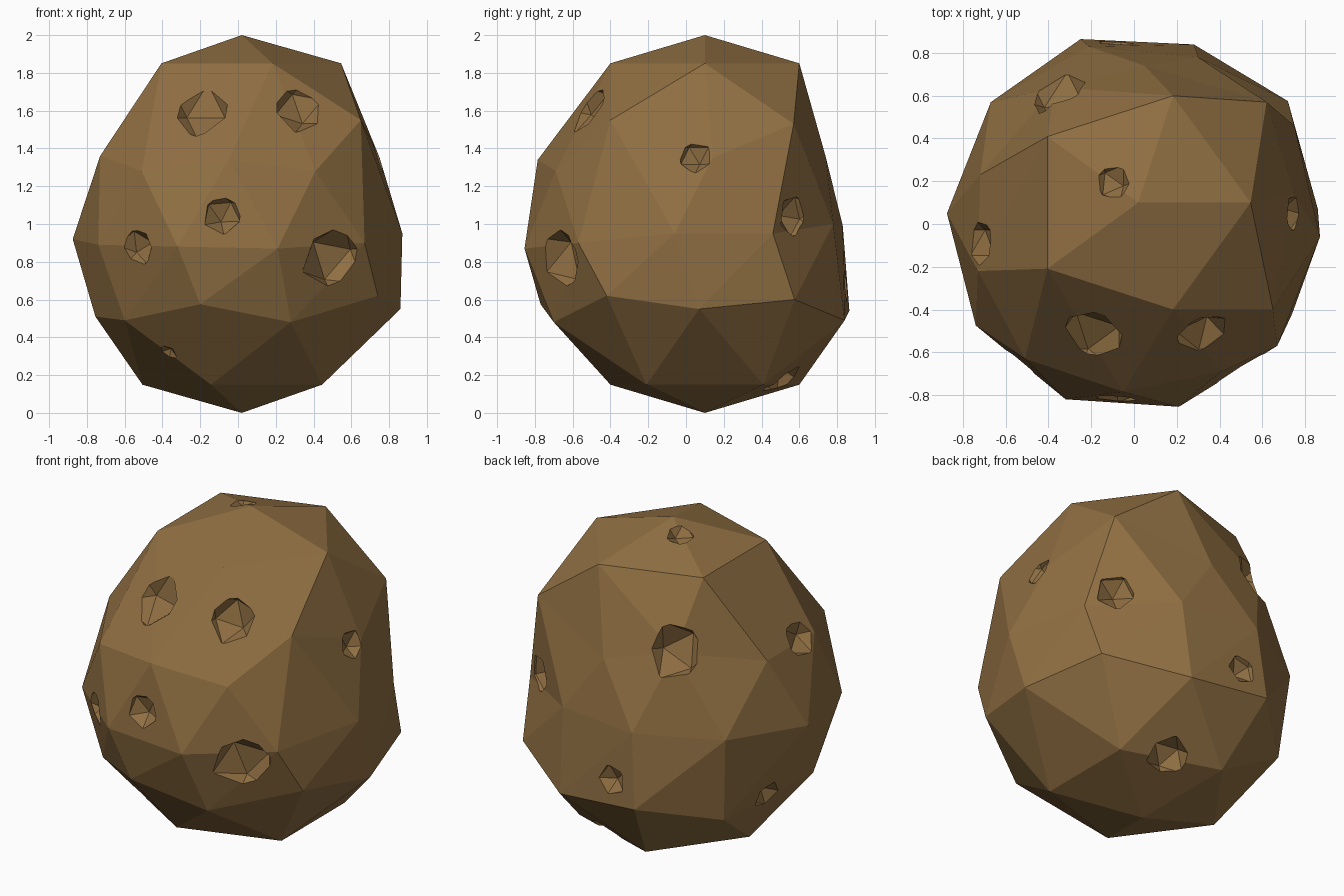
import bpy, math
from mathutils import Vector, Euler

if "Cube" in bpy.data.objects:
    bpy.data.objects.remove(bpy.data.objects["Cube"])

brown = bpy.data.materials.new("rock_brown")
brown.diffuse_color = (0.28, 0.16, 0.055, 1)
brown.use_nodes = True
brown.node_tree.nodes["Principled BSDF"].inputs["Base Color"].default_value = brown.diffuse_color

# Rock body: icosphere whose rings are pushed into an uneven lump
bpy.ops.mesh.primitive_ico_sphere_add(subdivisions=2, radius=1, location=(0, 0, 0))
rock = bpy.context.object
rock.name = "rock_body"
rock.data.materials.append(brown)

# Ring height on the sphere -> new points, counter-clockwise from +x
rings = {
    53: [(.62, .57, 1.53), (-.37, .64, 1.46), (-.73, -.22, 1.36),
         (-.05, -.785, 1.34), (.65, -.40, 1.55)],
    45: [(.75, .14, 1.35), (.05, .74, 1.355), (-.72, .23, 1.35),
         (-.51, -.63, 1.28), (.41, -.69, 1.28)],
    0: [(.75, .46, .95), (.30, .78, 1.0), (-.21, .83, .99), (-.67, .57, .97),
        (-.875, .05, .92), (-.74, -.475, .89), (-.32, -.82, .88),
        (.21, -.855, .87), (.67, -.57, .90), (.87, -.06, .95)],
    -45: [(.72, .575, .60), (-.25, .865, .54), (-.755, -.17, .51),
          (-.20, -.77, .575), (.74, -.42, .62)],
    -53: [(.86, .07, .55), (.28, .84, .49), (-.625, .52, .445),
          (-.60, -.47, .49), (.28, -.70, .48)],
}


def turn(v):
    return (math.degrees(math.atan2(v.co.y, v.co.x)) + 1) % 360


groups = {}
for v in rock.data.vertices:
    groups.setdefault(round(v.co.z * 100), []).append(v)
centre = Vector((.02, .1, 1))
for height, verts in groups.items():
    verts.sort(key=turn)
    for i, v in enumerate(verts):
        v.co = rings[height][i] if height in rings else v.co + centre

# Craters: (surface point, radius), cut with coarse icospheres
craters = [
    ((-.20, -.54, 1.61), .18), ((.32, -.52, 1.60), .14),
    ((-.53, -.64, .88), .10), ((-.08, -.81, 1.05), .10),
    ((.50, -.67, .82), .18), ((-.39, -.46, .29), .10),
    ((.75, .05, 1.35), .09), ((.60, .57, 1.04), .11),
    ((-.10, .20, 1.96), .09), ((-.36, .63, 1.45), .17),
    ((-.73, -.08, 1.37), .12), ((-.08, .85, .69), .09),
    ((-.70, .20, .50), .09), ((.17, .50, .18), .12),
]
cutters = []
for i, (point, r) in enumerate(craters):
    p = Vector(point)
    out = (p - centre).normalized()
    bpy.ops.mesh.primitive_ico_sphere_add(subdivisions=1, radius=r * 1.12,
                                          location=p + out * r * .35)
    cutter = bpy.context.object
    cutter.rotation_euler = Euler((i * .7, i * 1.1, i * .4))
    cutter.data.materials.append(brown)
    cutters.append(cutter)

for cutter in cutters:
    bpy.context.view_layer.objects.active = rock
    mod = rock.modifiers.new("crater", 'BOOLEAN')
    mod.operation = 'DIFFERENCE'
    mod.solver = 'EXACT'
    mod.object = cutter
    bpy.ops.object.modifier_apply(modifier=mod.name)
    bpy.data.objects.remove(cutter, do_unlink=True)

for face in rock.data.polygons:
    face.use_smooth = False
